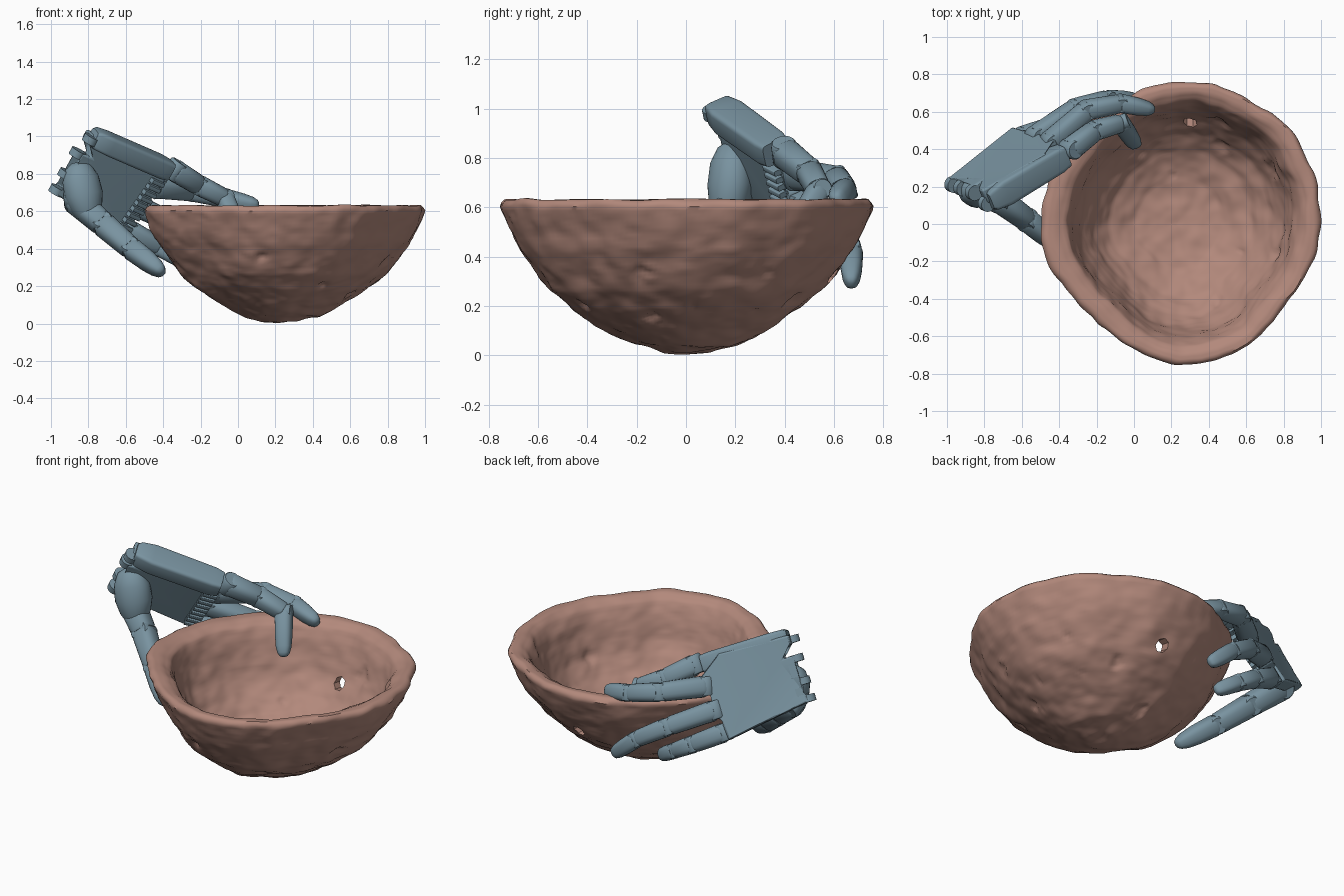
import bpy, bmesh, math
from mathutils import Vector as V, noise

if "Cube" in bpy.data.objects:
    bpy.data.objects.remove(bpy.data.objects["Cube"])


def material(name, rgb):
    m = bpy.data.materials.new(name)
    m.diffuse_color = (*rgb, 1)
    m.use_nodes = True
    m.node_tree.nodes["Principled BSDF"].inputs["Base Color"].default_value = m.diffuse_color
    return m


CLAY = material("clay", (0.45, 0.25, 0.20))
SHELL = material("hand_shell", (0.19, 0.29, 0.35))


def finish(bm, name, mat, angle=35):
    bmesh.ops.recalc_face_normals(bm, faces=bm.faces)
    me = bpy.data.meshes.new(name)
    bm.to_mesh(me)
    bm.free()
    ob = bpy.data.objects.new(name, me)
    bpy.context.collection.objects.link(ob)
    me.materials.append(mat)
    bpy.ops.object.select_all(action='DESELECT')
    ob.select_set(True)
    bpy.context.view_layer.objects.active = ob
    bpy.ops.object.shade_smooth_by_angle(angle=math.radians(angle))
    return ob


def lerp_table(table, t):
    for (a, *p), (b, *q) in zip(table, table[1:]):
        if t <= b:
            k = (t - a) / (b - a)
            return [x + (y - x) * k for x, y in zip(p, q)]
    return table[-1][1:]


# ---- bowl: lumpy lathe with an uneven rim, pits and one hole ----
RIM = [.75, .755, .765, .78, .757, .772, .762, .757, .735, .735, .738, .75,
       .755, .745, .705, .688, .70, .733, .752, .757, .748, .712, .715, .737]
PROFILE = [(0, .004), (.12, .008), (.29, .045), (.46, .115), (.61, .19), (.73, .265), (.81, .345),
           (.89, .43), (.945, .51), (.985, .58), (1, .61), (.975, .632), (.92, .63), (.86, .605),
           (.82, .54), (.785, .45), (.735, .35), (.65, .255), (.52, .17), (.32, .105), (.12, .085), (0, .08)]
PITS = [(.12, -.6, .35, .035), (.77, -.4, .34, .04), (.6, -.45, .22, .04), (.45, -.3, .06, .05),
        (.62, -.15, .12, .06), (.75, .02, .17, .05), (.64, .28, .13, .06), (.86, -.25, .33, .04),
        (.75, .3, .38, .06), (.45, .54, .42, .06), (.7, .1, .3, .03), (.05, .36, .24, .04),
        (.45, -.42, .22, .04), (.78, -.17, .35, .05), (.47, .42, .24, .05), (.2, .3, .07, .05)]


def rim_radius(a):
    """Catmull-Rom through the rim table."""
    k = 24 * a / math.tau
    c = int(k)
    s = k - c
    p, q, r, t = (RIM[(c + i) % 24] for i in (-1, 0, 1, 2))
    return q + .5 * s * (r - p + s * (2 * p - 5 * q + 4 * r - t + s * (3 * (q - r) + t - p)))


def make_bowl():
    dist = [0]
    for a, b in zip(PROFILE, PROFILE[1:]):
        dist.append(dist[-1] + math.dist(a, b))
    table = [(d, *p) for d, p in zip(dist, PROFILE)]
    rings, segs = 130, 200
    bm = bmesh.new()
    rows = []
    for i in range(rings + 1):
        d = dist[-1] * i / rings
        f, z = lerp_table(table, d)
        inner = min(1, max(0, (d - dist[10]) / .15))
        row = []
        for j in range(1 if i in (0, rings) else segs):
            a = math.tau * j / segs
            # wall is thicker on the side the hand holds
            r = f * rim_radius(a) * (1 - .07 * inner * max(0, -math.cos(a)))
            p = V((.25 - .03 * (1 - f) + r * math.cos(a), r * math.sin(a), z))
            out = V((math.cos(a) * f, math.sin(a) * f, -.8 * (1 - f * .9))).normalized()
            lump = (.013 * noise.noise(p * 5) + .009 * noise.noise(p * 11)
                    + .004 * noise.noise(V((p.x * 16, p.y * 16, p.z * 36))))
            wobble = 1 + .5 * noise.noise(p * 25)
            sign = -1 if i < rings * .5 else .8
            pit = sum(max(0, 1 - ((p - V(c)).length * wobble / w) ** 2) for *c, w in PITS)
            p += out * (lump + sign * .022 * min(pit, 1))
            p.z += .008 * noise.noise(V((p.x * 6, p.y * 6, 3))) * max(0, z - .5) * 8
            p.z = max(0, p.z)
            row.append(bm.verts.new(p))
        rows.append(row)
    for a, b in zip(rows, rows[1:]):
        for j in range(segs):
            n = (j + 1) % segs
            if len(a) == 1:
                bm.faces.new((a[0], b[n], b[j]))
            elif len(b) == 1:
                bm.faces.new((a[j], a[n], b[0]))
            else:
                bm.faces.new((a[j], a[n], b[n], b[j]))
    return finish(bm, "clay_bowl", CLAY, 50)


bowl = make_bowl()
bpy.ops.mesh.primitive_cylinder_add(vertices=7, radius=.038, depth=.4, location=(.30, .57, .33),
                                    rotation=(math.radians(80), 0, 0))
cutter = bpy.context.object
cutter.name = "hole_cutter"
cutter.hide_render = True
cutter.display_type = 'WIRE'
cutter.hide_set(True)
hole = bowl.modifiers.new("hole", 'BOOLEAN')
hole.operation, hole.object = 'DIFFERENCE', cutter

# ---- hand frame: wrist and knuckle corners on little- and index-finger sides ----
W0, W1 = V((-.955, .21, .68)), V((-.77, .14, 1.01))
K0, K1 = V((-.58, .48, .49)), V((-.34, .40, .82))
BACK = (W1 - W0).cross(K0 - W0).normalized()


def palm_point(u, v, w=0):
    return (W0.lerp(W1, v)).lerp(K0.lerp(K1, v), u) + BACK * w


def loft(bm, p, q, stations, up, power=2.0, n=24):
    """Skin cross-sections (t, half_width, half_depth) along the line p-q."""
    d = (q - p).normalized()
    side = d.cross(up).normalized()
    top = side.cross(d)
    rows = []
    for t, w, h in stations:
        row = []
        for k in range(n):
            c, s = math.cos(math.tau * k / n), math.sin(math.tau * k / n)
            c = math.copysign(abs(c) ** (2 / power), c)
            s = math.copysign(abs(s) ** (2 / power), s)
            row.append(bm.verts.new(p.lerp(q, t) + side * w * c + top * h * s))
        rows.append(row)
    for a, b in zip(rows, rows[1:]):
        for k in range(n):
            bm.faces.new((a[k], a[(k + 1) % n], b[(k + 1) % n], b[k]))
    bm.faces.new(rows[0])
    bm.faces.new(rows[-1])


def make_finger(name, pts, r, up=BACK):
    bm = bmesh.new()
    pts = [V(p) for p in pts]
    last = len(pts) - 2
    for i, (p, q) in enumerate(zip(pts, pts[1:])):
        a, b = r * (1 - .09 * i), r * (1 - .09 * (i + 1))
        if i < last:
            body = [(0, a * .9, a * .9), (.06, a, a), (.9, b, b), (.96, b * .92, b * .92)]
        else:
            body = [(0, a * .9, a * .9), (.06, a, a), (.5, a * .96, a * .92), (.78, a * .86, a * .76),
                    (.92, a * .68, a * .55), (.98, a * .45, a * .35), (1, a * .2, a * .15)]
        loft(bm, p, q, body, up, 2.6)
        # hinge barrel at the start of each segment
        side = (q - p).cross(up).normalized() * a * .88
        loft(bm, p - side, p + side, [(0, a * .75, a * .75), (.08, a * .86, a * .86),
                                      (.92, a * .86, a * .86), (1, a * .75, a * .75)], up)
    return finish(bm, name, SHELL, 40)


make_finger("index_finger", [K1, (-.21, .50, .74), (-.07, .54, .67), (.015, .415, .47)], .060)
make_finger("middle_finger", [palm_point(.97, .68, .03), (-.25, .61, .71), (-.07, .645, .67), (.11, .61, .625)], .060)
make_finger("ring_finger", [palm_point(.97, .34, .03), (-.31, .62, .52), (-.14, .67, .42), (.02, .67, .285)], .058)
make_finger("little_finger", [palm_point(.97, .02), (-.42, .53, .41), (-.30, .53, .34), (-.17, .49, .26)], .055)
make_finger("thumb", [(-.87, .21, .66), (-.72, .13, .53), (-.57, .02, .40), (-.40, -.12, .27)], .072, V((-.5, -.3, -.6)))

# ---- palm plate: outline with wrist hinge lugs and gaps between knuckles ----
outline = [(0, 0), (-.04, 0), (-.04, .10), (.08, .10), (.08, .26), (-.04, .26), (-.04, .36), (.07, .36),
           (.07, .60), (-.04, .60), (-.04, .70), (.08, .70), (.08, .86), (-.04, .86), (-.04, 1.0),
           (.72, 1.05), (.72, .86), (.96, .84), (.96, .55), (.78, .52), (.96, .49),
           (.96, .20), (.72, .17), (.94, .14), (.94, -.1)]
bm = bmesh.new()
lo = [bm.verts.new(palm_point(u, v, -.025)) for u, v in outline]
hi = [bm.verts.new(palm_point(u, v, .06)) for u, v in outline]
bm.faces.new(lo)
bm.faces.new(hi)
for i in range(len(outline)):
    j = (i + 1) % len(outline)
    bm.faces.new((lo[i], lo[j], hi[j], hi[i]))
bmesh.ops.triangulate(bm, faces=[f for f in bm.faces if len(f.verts) > 4])
palm = finish(bm, "palm_plate", SHELL, 30)
bev = palm.modifiers.new("soft_edges", 'BEVEL')
bev.width, bev.segments, bev.limit_method = .01, 2, 'ANGLE'

# ---- index side rail: deep rounded box down the edge of the palm ----
bm = bmesh.new()
box = [(0, .04, .045), (.04, .052, .06), (.2, .055, .075), (.9, .055, .07), (1, .05, .06)]
loft(bm, palm_point(-.02, .97, -.015), palm_point(.92, .98, -.015), box, BACK, 6)
finish(bm, "index_rail", SHELL)

# ---- wrist lug knobs, knuckle ribs inside the palm, thumb mount ----
bm = bmesh.new()
across = (W1 - W0).normalized()
for v, w in ((.05, .018), (.31, .018), (.65, .018), (.93, -.03)):
    c = palm_point(-.04, v, w)
    loft(bm, c - across * .02, c + across * .02, [(0, .042, .042), (1, .042, .042)], BACK)
finish(bm, "wrist_lugs", SHELL)

bm = bmesh.new()
for i in range(9):
    v = .05 + .09 * i
    loft(bm, palm_point(.80, v, -.035), palm_point(.95, v, -.035), [(0, .012, .03), (1, .012, .02)], BACK, 8)
finish(bm, "knuckle_ribs", SHELL)

bm = bmesh.new()
heel = [(0, .03, .03), (.08, .07, .06), (.3, .1, .085), (.6, .105, .09), (.85, .085, .08), (1, .06, .06)]
loft(bm, V((-.86, .19, .86)), V((-.80, .17, .57)), heel, BACK)
finish(bm, "thumb_mount", SHELL, 60)
